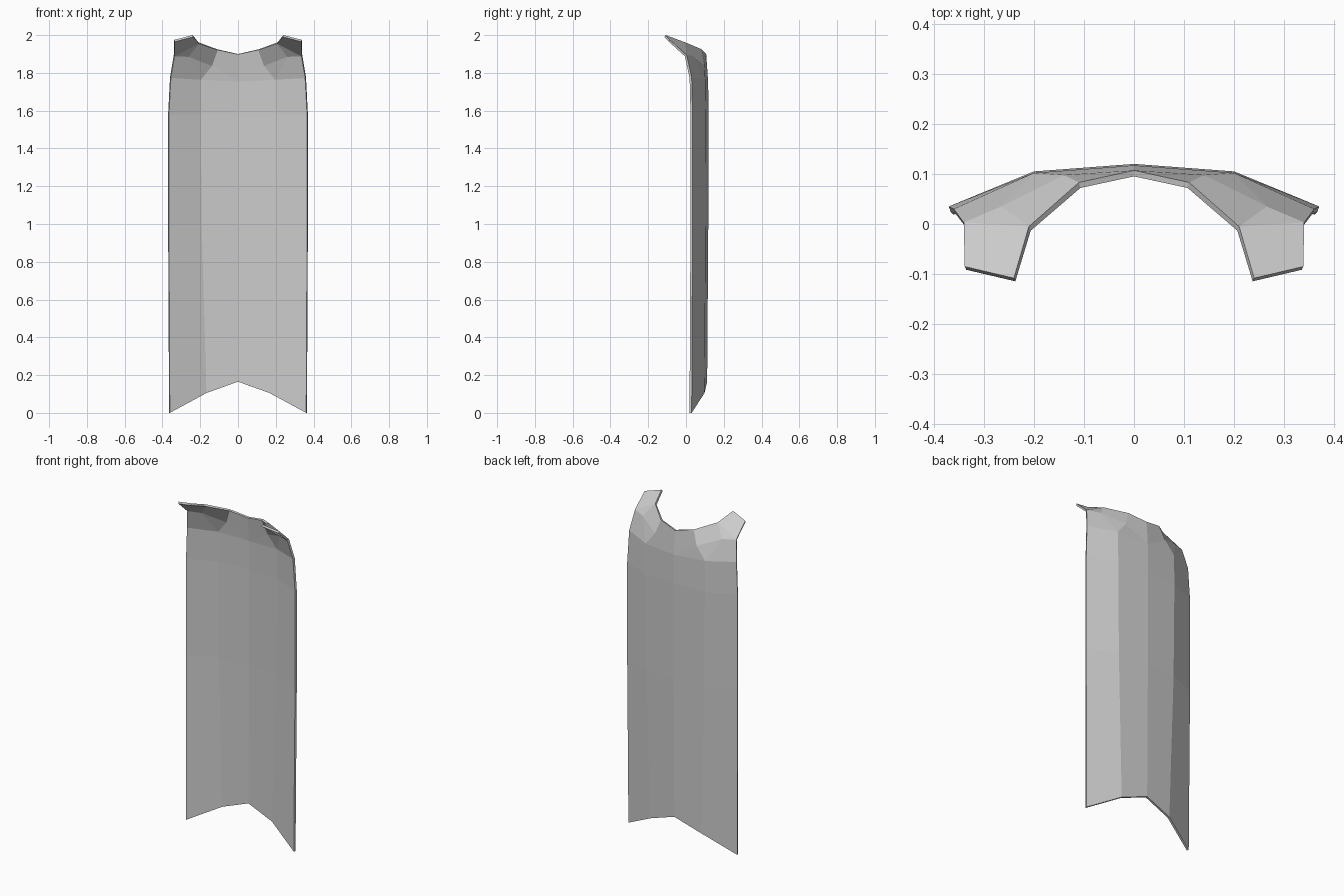
import bpy
import bmesh

cube = bpy.data.objects.get("Cube")
if cube:
    bpy.data.objects.remove(cube, do_unlink=True)

# Plain grey cloth
cloth = bpy.data.materials.new("grey cloth")
cloth.use_nodes = True
grey = (0.6, 0.6, 0.6, 1)
cloth.diffuse_color = grey
shader = cloth.node_tree.nodes["Principled BSDF"]
shader.inputs["Base Color"].default_value = grey
shader.inputs["Roughness"].default_value = 0.9

bm = bmesh.new()


def points(*coords):
    return [bm.verts.new(c) for c in coords]


# Hanging drape: rows of centre, fold and side edge
rows = [
    points((0, 0.112, 0.165), (0.17, 0.098, 0.105), (0.365, 0.03, 0)),
    points((0, 0.118, 1.0), (0.195, 0.104, 1.0), (0.37, 0.035, 1.0)),
    points((0, 0.12, 1.58), (0.2, 0.105, 1.58), (0.37, 0.035, 1.58)),
    points((0, 0.117, 1.755), (0.2, 0.102, 1.765), (0.36, 0.03, 1.775)),
]
for low, high in zip(rows, rows[1:]):
    for i in range(2):
        bm.faces.new((low[i + 1], low[i], high[i], high[i + 1]))

# Shoulder and neckline, curling forward into a tab
centre, fold, side = rows[-1]
nape, neck, collar = points((0, 0.107, 1.9), (0.11, 0.083, 1.925), (0.21, -0.005, 1.962))
blade, shoulder, edge = points((0.14, 0.098, 1.84), (0.265, 0.035, 1.89), (0.34, 0.003, 1.895))
tab_in, tab_out = points((0.24, -0.108, 2.0), (0.338, -0.085, 1.975))
for face in (
    (fold, centre, blade),
    (blade, centre, nape, neck),
    (fold, blade, shoulder),
    (blade, neck, collar, shoulder),
    (side, fold, shoulder, edge),
    (edge, shoulder, collar),
    (edge, collar, tab_in, tab_out),
):
    bm.faces.new(face)
bm.normal_update()

mesh = bpy.data.meshes.new("cape")
bm.to_mesh(mesh)
bm.free()
mesh.materials.append(cloth)
cape = bpy.data.objects.new("cape", mesh)
bpy.context.collection.objects.link(cape)

# Second half and cloth thickness
mirror = cape.modifiers.new("mirror", "MIRROR")
mirror.use_clip = True
thickness = cape.modifiers.new("thickness", "SOLIDIFY")
thickness.thickness = 0.012
thickness.offset = -1
